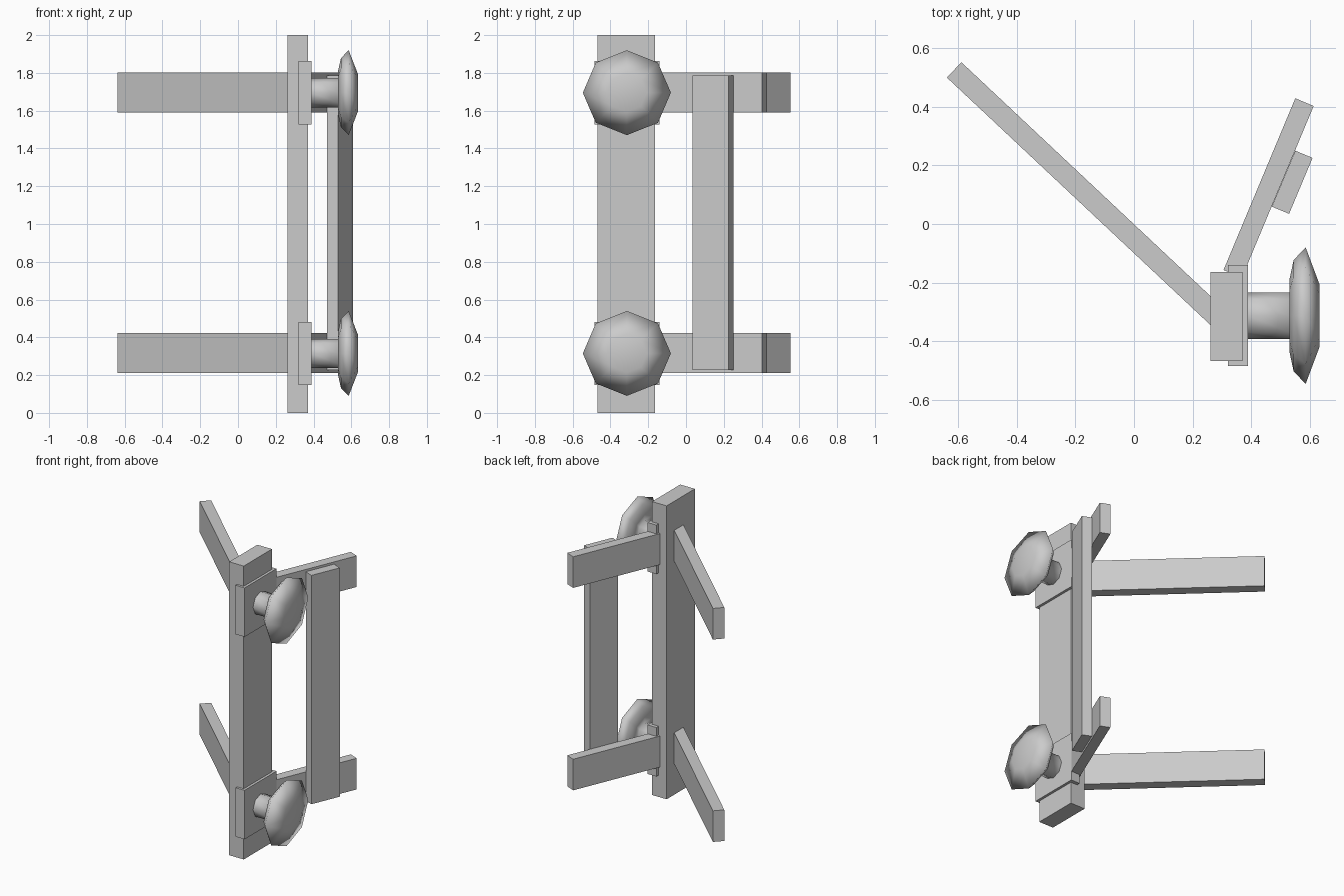
import bpy, bmesh, math
from mathutils import Vector

if "Cube" in bpy.data.objects:
    bpy.data.objects.remove(bpy.data.objects["Cube"])


def box(name, center, size, angle=0.0):
    """Box with full dimensions, turned about z."""
    bpy.ops.mesh.primitive_cube_add(size=1, location=center, rotation=(0, 0, angle))
    ob = bpy.context.object
    ob.name = name
    ob.scale = size
    bpy.ops.object.transform_apply(location=False, rotation=True, scale=True)
    return ob


def rail(name, start, end, width, z0, z1):
    """Straight board between two plan points."""
    a, b = Vector(start), Vector(end)
    d, m = b - a, (a + b) / 2
    return box(name, (m.x, m.y, (z0 + z1) / 2), (d.length, width, z1 - z0),
               math.atan2(d.y, d.x))


def knob(name, y, z, profile, sides=8):
    """Profile of (x, radius) revolved about the x direction."""
    bm = bmesh.new()
    rings = []
    for x, r in profile:
        rings.append([bm.verts.new((x, r * math.cos(i * math.tau / sides),
                                    0.965 * r * math.sin(i * math.tau / sides)))
                      for i in range(sides)])
    for p, q in zip(rings, rings[1:]):
        for i in range(sides):
            j = (i + 1) % sides
            bm.faces.new((p[i], p[j], q[j], q[i]))
    bm.faces.new(rings[0])
    bm.faces.new(rings[-1])
    bmesh.ops.recalc_face_normals(bm, faces=bm.faces)
    for f in bm.faces:
        f.smooth = True
    me = bpy.data.meshes.new(name)
    bm.to_mesh(me)
    bm.free()
    ob = bpy.data.objects.new(name, me)
    ob.location = (0, y, z)
    bpy.context.collection.objects.link(ob)
    return ob


# Upright post
box("post", (0.316, -0.316, 1.0), (0.11, 0.304, 2.0))

# Stem and octagonal domed head
PROFILE = [(0.36, 0.08), (0.39, 0.08), (0.53, 0.08), (0.53, 0.12),
           (0.545, 0.19), (0.586, 0.233), (0.634, 0.105)]

for level, dz in (("lower", 0.0), ("upper", 1.38)):
    # Long and short rails fixed to the post
    rail(level + "_long_rail", (-0.614, 0.526), (0.30, -0.332), 0.072,
         0.21 + dz, 0.422 + dz)
    rail(level + "_short_rail", (0.582, 0.416), (0.337, -0.17), 0.068,
         0.21 + dz, 0.422 + dz)
    # Backing plate and knob
    box(level + "_plate", (0.355, -0.312, 0.315 + dz), (0.067, 0.344, 0.334))
    knob(level + "_knob", -0.313, 0.315 + dz, PROFILE)

# Vertical panel joining the short rails
rail("vertical_panel", (0.58, 0.238), (0.50, 0.047), 0.064, 0.227, 1.787)
